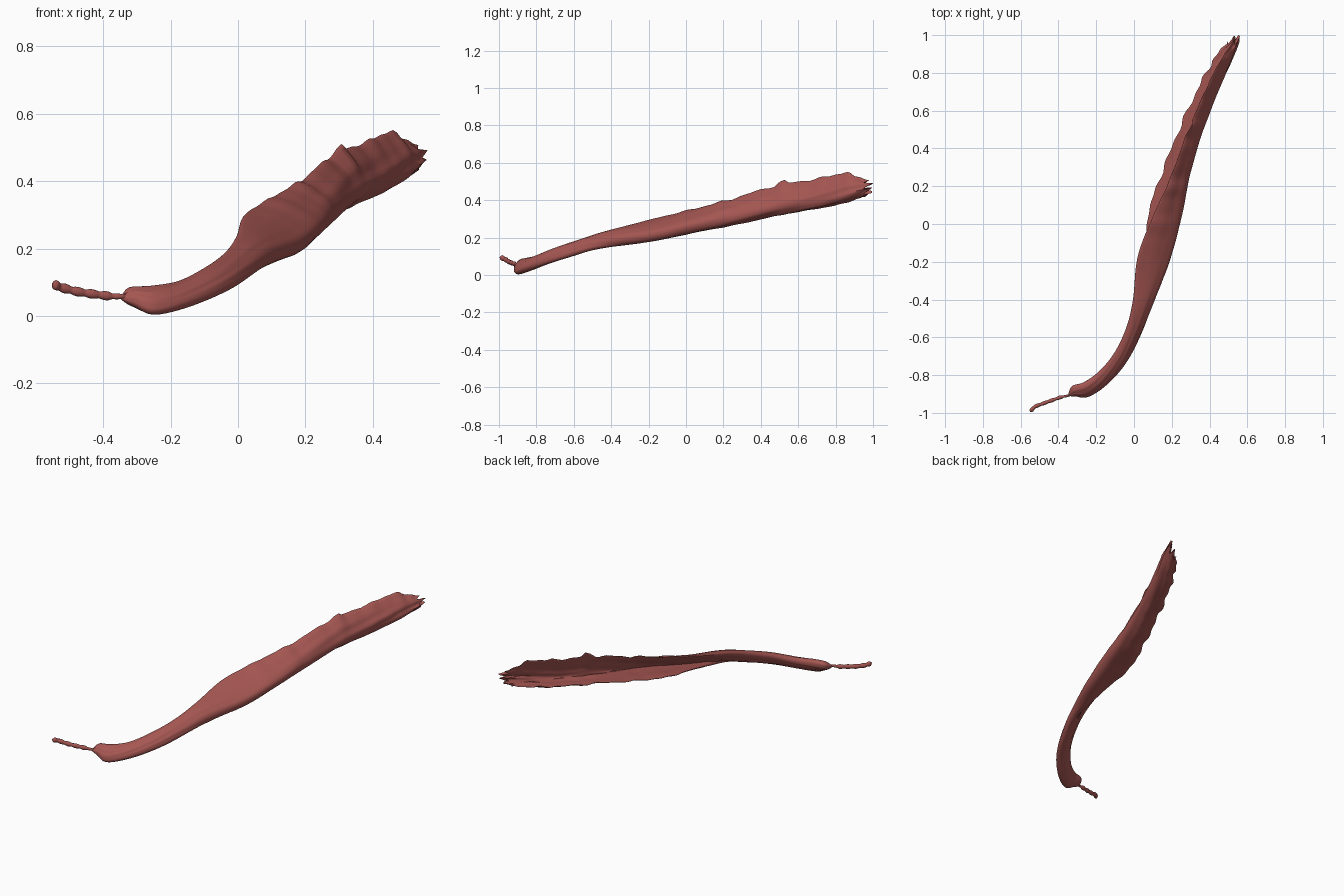
import bpy, bmesh, math
from mathutils import Vector

cube = bpy.data.objects.get("Cube")
if cube:
    bpy.data.objects.remove(cube)

# Single muscle-red colour
red = bpy.data.materials.new("muscle red")
red.use_nodes = True
red.diffuse_color = (0.38, 0.095, 0.085, 1)
red.node_tree.nodes["Principled BSDF"].inputs["Base Color"].default_value = red.diffuse_color


def spline(points, t):
    """Catmull-Rom sample of a list of equal-length vectors, t in 0..1."""
    s = t * (len(points) - 1)
    i = min(int(s), len(points) - 2)
    f = s - i
    p = [Vector(points[max(0, min(len(points) - 1, i + k))]) for k in (-1, 0, 1, 2)]
    return (p[1] + (p[2] - p[0]) * (f / 2)
            + (p[0] * 2 - p[1] * 5 + p[2] * 4 - p[3]) * (f * f / 2)
            + (p[1] * 3 - p[0] - p[2] * 3 + p[3]) * (f ** 3 / 2))


def tangent(points, t):
    return (spline(points, min(1, t + .02)) - spline(points, max(0, t - .02))).normalized()


def loft(name, rings):
    """Skin closed rings of points and cap both ends."""
    bm = bmesh.new()
    loops = [[bm.verts.new(p) for p in ring] for ring in rings]
    n = len(loops[0])
    for a, b in zip(loops, loops[1:]):
        for k in range(n):
            bm.faces.new((a[k], a[(k + 1) % n], b[(k + 1) % n], b[k]))
    # Caps join opposite sides of the flat section
    for ring in (loops[0], loops[-1]):
        for k in range(n // 2):
            quad = [ring[k], ring[k + 1], ring[(n - k - 1) % n], ring[(n - k) % n]]
            bm.faces.new(list(dict.fromkeys(quad)))
    bmesh.ops.recalc_face_normals(bm, faces=bm.faces)
    mesh = bpy.data.meshes.new(name)
    bm.to_mesh(mesh)
    bm.free()
    mesh.materials.append(red)
    obj = bpy.data.objects.new(name, mesh)
    bpy.context.collection.objects.link(obj)
    bpy.ops.object.select_all(action="DESELECT")
    obj.select_set(True)
    bpy.context.view_layer.objects.active = obj
    bpy.ops.object.shade_smooth_by_angle(angle=math.radians(50))


# The belly is a trough open to one side: top rim, outer keel and lower rim
top_rim = [(-.345, -.9, .062), (-.325, -.86, .08), (-.26, -.84, .085), (-.18, -.78, .098),
           (-.1, -.68, .14), (-.04, -.55, .185), (-.005, -.4, .235), (.02, -.17, .3),
           (.105, .05, .355), (.195, .25, .408), (.28, .48, .478), (.375, .7, .515),
           (.455, .86, .545), (.53, .97, .5)]
keel = [(-.345, -.905, .056), (-.317, -.885, .058), (-.253, -.877, .047), (-.167, -.82, .062),
        (-.077, -.717, .103), (-.003, -.58, .148), (.067, -.42, .19), (.168, -.18, .217),
        (.234, .05, .264), (.275, .25, .305), (.34, .48, .357), (.427, .7, .395),
        (.5, .86, .43), (.545, .97, .46)]
low_rim = [(-.345, -.91, .05), (-.31, -.91, .035), (-.25, -.91, .008), (-.16, -.855, .025),
           (-.06, -.75, .062), (.015, -.61, .103), (.06, -.43, .15), (.07, -.18, .205),
           (.075, .05, .245), (.14, .25, .28), (.23, .48, .33), (.33, .7, .367),
           (.415, .86, .4), (.495, .97, .425)]
thickness = [(w,) * 2 for w in (.01, .045, .058, .058, .056, .056, .056, .05,
                                .042, .038, .034, .03, .026, .016)]

STEPS, SIDES = 120, 56
rings = []
for i in range(STEPS + 1):
    t = i / STEPS
    a, mid, c = spline(top_rim, t), spline(keel, t), spline(low_rim, t)
    along = tangent(keel, t)
    thick = spline(thickness, t)[0]
    fan = max(0, (t - .5) * 2)
    # Ragged rims, with one torn spur on the top
    rag = math.sin(t * 97) * .004 + math.sin(t * 171) * .003
    a += Vector((.4, .2, 1)) * (rag * min(1, fan * 3)
                                + .025 * max(0, 1 - abs(t - .78) / .012))
    c += Vector((-1, 0, -.3)) * (math.sin(t * 88) + math.sin(t * 151)) * .005 * min(1, fan * 2)
    bend = mid * 2 - (a + c) / 2
    ring = []
    for k in range(SIDES):
        ang = math.tau * k / SIDES
        v = (1 - math.cos(ang)) / 2
        side = math.sin(ang)
        # Curved cross-section from top rim round the keel to the lower rim
        p = a * (1 - v) ** 2 + bend * 2 * v * (1 - v) + c * v * v
        across = (bend - a) * (1 - v) + (c - bend) * v
        normal = along.cross(across).normalized()
        # Fibre ridges running diagonally towards the rims
        ridge = math.sin(v * 22 + t * 30) + .6 * math.sin(v * 37 + t * 17)
        p += normal * side * (thick / 2 + ridge * (.001 + .0025 * fan))
        # Frayed teeth at the wide end
        fray = max(0, (t - .95) / .05)
        tooth = abs((v * 3.5 + .2) % 1 - .5) * 2
        p += along * fray * (tooth * .06 - .027)
        ring.append(p)
    rings.append(ring)
loft("muscle_belly", rings)

# Beaded tendon at the narrow end
path = [(-.335, -.907, .058), (-.38, -.915, .059), (-.43, -.932, .065),
        (-.48, -.95, .073), (-.525, -.968, .085), (-.55, -.995, .096)]
rings = []
for i in range(61):
    t = i / 60
    centre = spline(path, t)
    along = tangent(path, t)
    sideways = along.cross(Vector((0, 0, 1))).normalized()
    upward = sideways.cross(along)
    bead = .009 + .004 * abs(math.sin(t * 19)) + .002 * t
    radius = bead * min(1, .35 + t * 3) * min(1, .25 + (1 - t) * 10)
    rings.append([centre + (sideways * math.cos(math.tau * k / 12) * .75
                            + upward * math.sin(math.tau * k / 12)) * radius
                  for k in range(12)])
loft("tendon", rings)
